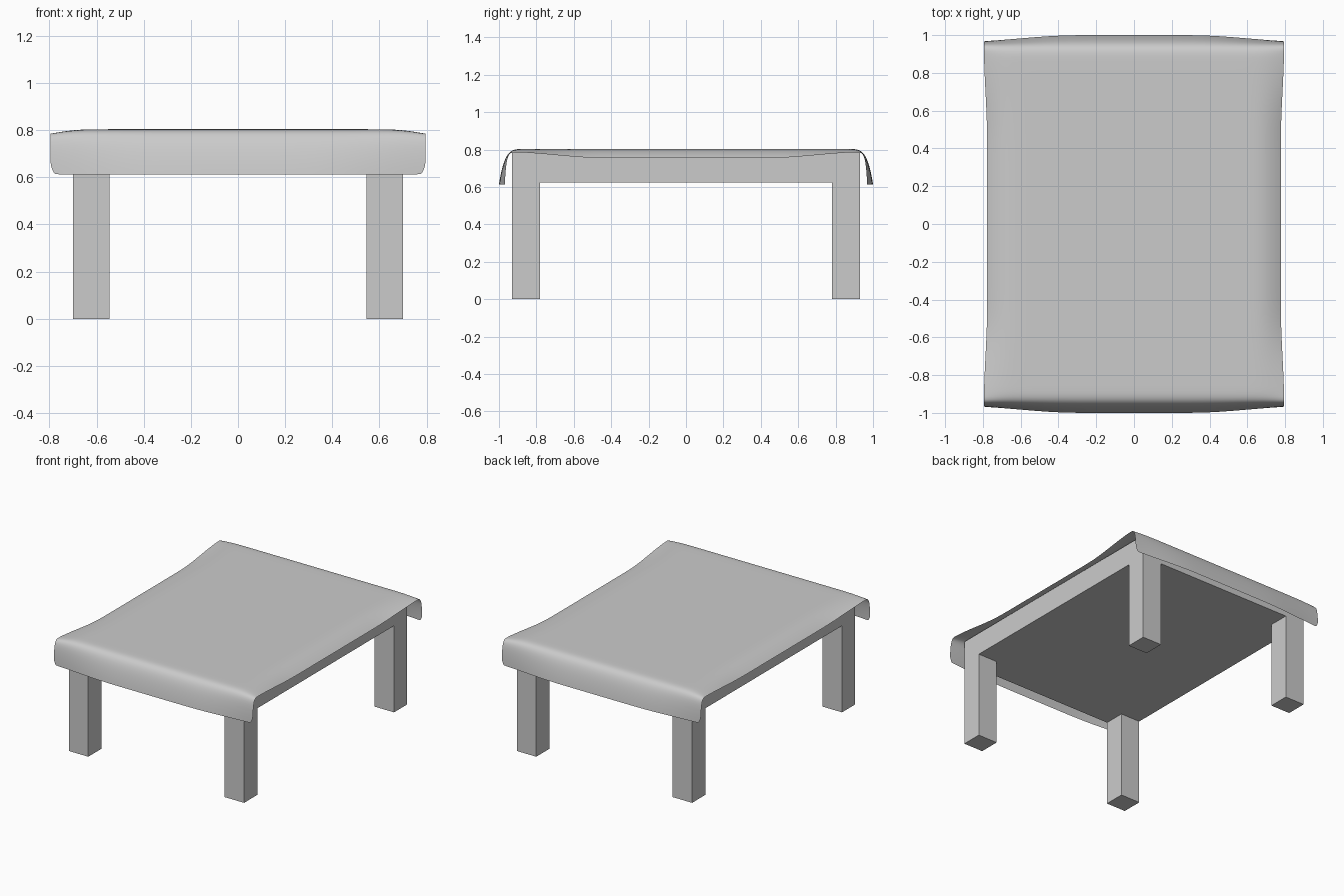
import bpy, bmesh

if "Cube" in bpy.data.objects:
    bpy.data.objects.remove(bpy.data.objects["Cube"])


def box(name, lo, hi):
    bm = bmesh.new()
    bmesh.ops.create_cube(bm, size=1)
    for v in bm.verts:
        for i in range(3):
            v.co[i] = lo[i] if v.co[i] < 0 else hi[i]
    me = bpy.data.meshes.new(name)
    bm.to_mesh(me)
    bm.free()
    ob = bpy.data.objects.new(name, me)
    bpy.context.collection.objects.link(ob)
    return ob


def smoothstep(a, b, t):
    t = max(0.0, min(1.0, (t - a) / (b - a)))
    return t * t * (3 - 2 * t)


# Table: solid top block with four square legs
box("table_top", (-0.70, -0.93, 0.625), (0.70, 0.93, 0.787))
for sx, side in ((-1, "left"), (1, "right")):
    for sy, end in ((-1, "front"), (1, "back")):
        xs = sorted((sx * 0.545, sx * 0.70))
        ys = sorted((sy * 0.78, sy * 0.93))
        box(f"{end}_{side}_leg", (xs[0], ys[0], 0), (xs[1], ys[1], 0.625))

# Tablecloth: hanging-end profile (y, z) at the middle and at the corners
MID = [(0.87, 0.804), (0.90, 0.803), (0.93, 0.797), (0.95, 0.780), (0.965, 0.755),
       (0.978, 0.72), (0.988, 0.68), (0.995, 0.645), (1.0, 0.613)]
CORNER = [(0.87, 0.804), (0.90, 0.803), (0.93, 0.797), (0.946, 0.780), (0.955, 0.755),
          (0.961, 0.72), (0.965, 0.68), (0.967, 0.645), (0.968, 0.613)]
FLAT = [(i * 0.085, 0.804) for i in range(10)]
half = len(FLAT) + len(MID)
rows = [(-1, i) for i in range(half - 1, 0, -1)] + [(1, i) for i in range(half)]
half_x = [0.0, 0.15, 0.3, 0.4, 0.5, 0.58, 0.64, 0.68, 0.71, 0.735, 0.76, 0.78, 0.795]
cols = [-x for x in half_x[:0:-1]] + half_x


def cloth_point(x, row):
    sy, i = row
    if i < len(FLAT):
        y, z = FLAT[i]
    else:
        m, c = MID[i - len(FLAT)], CORNER[i - len(FLAT)]
        w = smoothstep(0.3, 0.9, abs(x)) / smoothstep(0.3, 0.9, 0.795)
        y, z = m[0] + (c[0] - m[0]) * w, m[1] + (c[1] - m[1]) * w
    # long edges droop most at mid length, fading out on the hanging ends
    t = max(0.0, (abs(x) - 0.62) / 0.175)
    mid = 1 - smoothstep(0.45, 0.95, y)
    hang = 1 - smoothstep(0.90, 0.97, y)
    z -= t * t * (0.017 * hang + 0.032 * mid)
    return (x * (1 - 0.022 * mid * t), sy * y, z)


bm = bmesh.new()
grid = [[bm.verts.new(cloth_point(x, r)) for x in cols] for r in rows]
for a, b in zip(grid, grid[1:]):
    for j in range(len(cols) - 1):
        bm.faces.new((a[j], a[j + 1], b[j + 1], b[j]))
# round the four bottom corners of the cloth
for r in (0, -1):
    for j in (0, -1):
        v = grid[r][j]
        v.co.x *= 0.985
        v.co.z += 0.012
for f in bm.faces:
    f.smooth = True
me = bpy.data.meshes.new("tablecloth")
bm.to_mesh(me)
bm.free()
cloth = bpy.data.objects.new("tablecloth", me)
bpy.context.collection.objects.link(cloth)
sub = cloth.modifiers.new("Subdivision", 'SUBSURF')
sub.levels = sub.render_levels = 1
